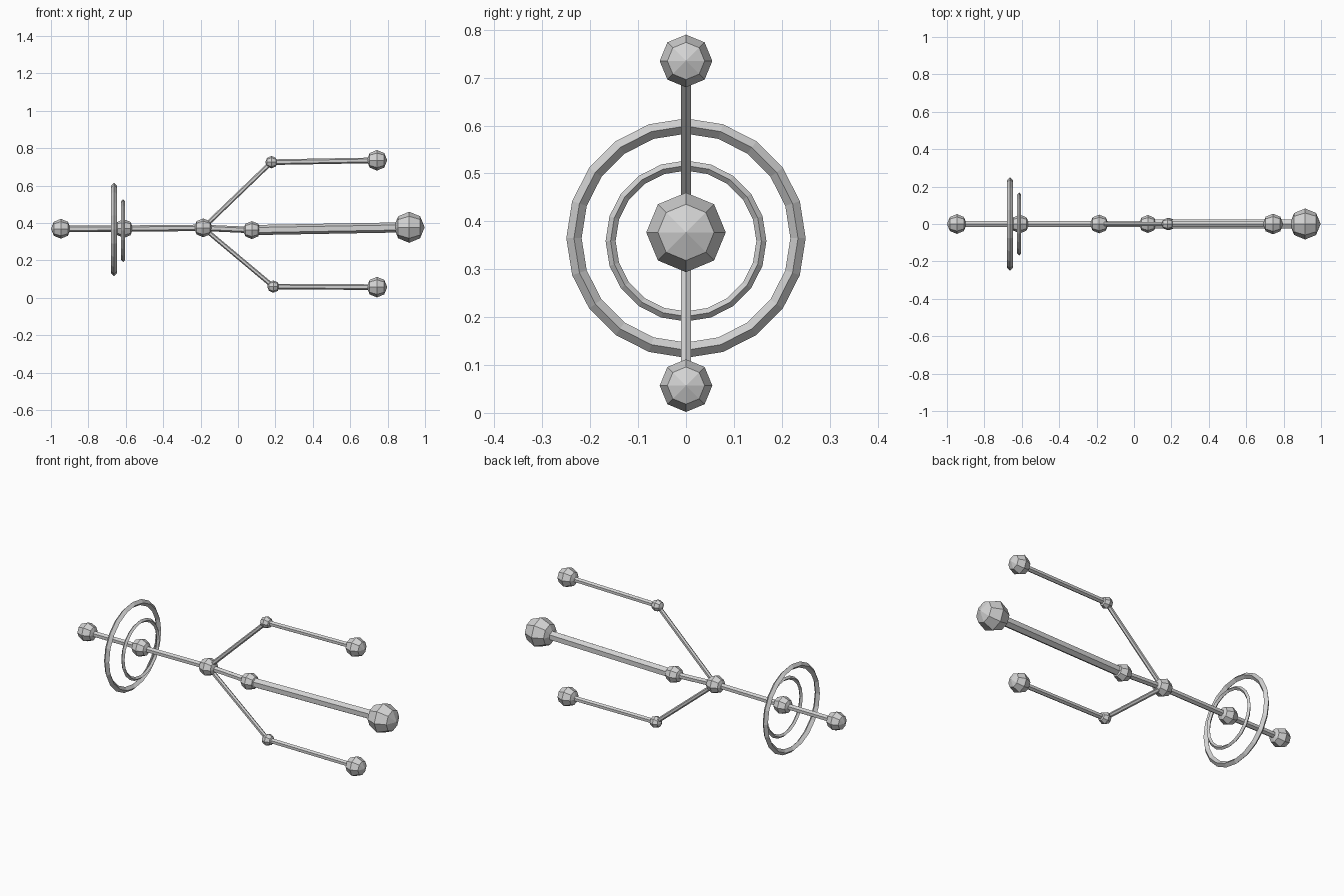
import bpy
import math
from mathutils import Vector, Matrix

if "Cube" in bpy.data.objects:
    bpy.data.objects.remove(bpy.data.objects["Cube"])

metal = bpy.data.materials.new("plain grey")
metal.diffuse_color = (0.65, 0.65, 0.65, 1)
metal.use_nodes = True
metal.node_tree.nodes["Principled BSDF"].inputs["Base Color"].default_value = metal.diffuse_color


def finish(name):
    ob = bpy.context.object
    ob.name = name
    ob.data.materials.append(metal)
    return ob


def ball(name, x, z, r):
    # low-poly ball, poles along x
    bpy.ops.mesh.primitive_uv_sphere_add(segments=8, ring_count=4, radius=r,
                                         location=(x, 0, z), rotation=(0, math.pi / 2, 0))
    return finish(name)


def rod(name, a, b, r):
    # six-sided rod between two (x, z) points, ridges in the xz plane
    a, b = Vector((a[0], 0, a[1])), Vector((b[0], 0, b[1]))
    d = (b - a).normalized()
    y = Vector((0, 1, 0))
    side = d.cross(y)
    bpy.ops.mesh.primitive_cylinder_add(vertices=6, radius=r, depth=(b - a).length)
    ob = finish(name)
    # cylinder ridges lie on its local y axis
    m = Matrix((side.cross(d), side, d)).transposed()
    if m.determinant() < 0:
        m = Matrix((-side.cross(d), side, d)).transposed()
    ob.matrix_world = Matrix.Translation((a + b) / 2) @ m.to_4x4()
    return ob


def ring(name, x, z, outer, thick):
    bpy.ops.mesh.primitive_torus_add(major_segments=20, minor_segments=4,
                                     major_radius=outer - thick, minor_radius=thick,
                                     location=(x, 0, z), rotation=(0, math.pi / 2, 0))
    return finish(name)


# joints along the centre line
tail, hub, fork, collar, tip = (-0.947, 0.369), (-0.61, 0.37), (-0.186, 0.374), (0.074, 0.362), (0.915, 0.377)
ball("tail_ball", *tail, 0.053)
ball("hub_ball", *hub, 0.05)
ball("fork_ball", *fork, 0.05)
ball("collar_ball", *collar, 0.048)
ball("tip_ball", *tip, 0.083)

# central shaft
rod("tail_shaft", tail, hub, 0.017)
rod("middle_shaft", hub, fork, 0.017)
rod("neck_shaft", fork, collar, 0.017)
rod("main_shaft", collar, tip, 0.027)

# upper and lower prongs
for side, elbow, end in (("upper", (0.179, 0.725), (0.743, 0.735)),
                         ("lower", (0.189, 0.06), (0.743, 0.057))):
    ball(side + "_elbow_ball", *elbow, 0.033)
    ball(side + "_end_ball", *end, 0.055)
    rod(side + "_arm", fork, elbow, 0.012)
    rod(side + "_prong", elbow, end, 0.015)

# floating rings around the hub
ring("large_ring", -0.663, 0.365, 0.25, 0.016)
ring("small_ring", -0.614, 0.359, 0.168, 0.0105)
